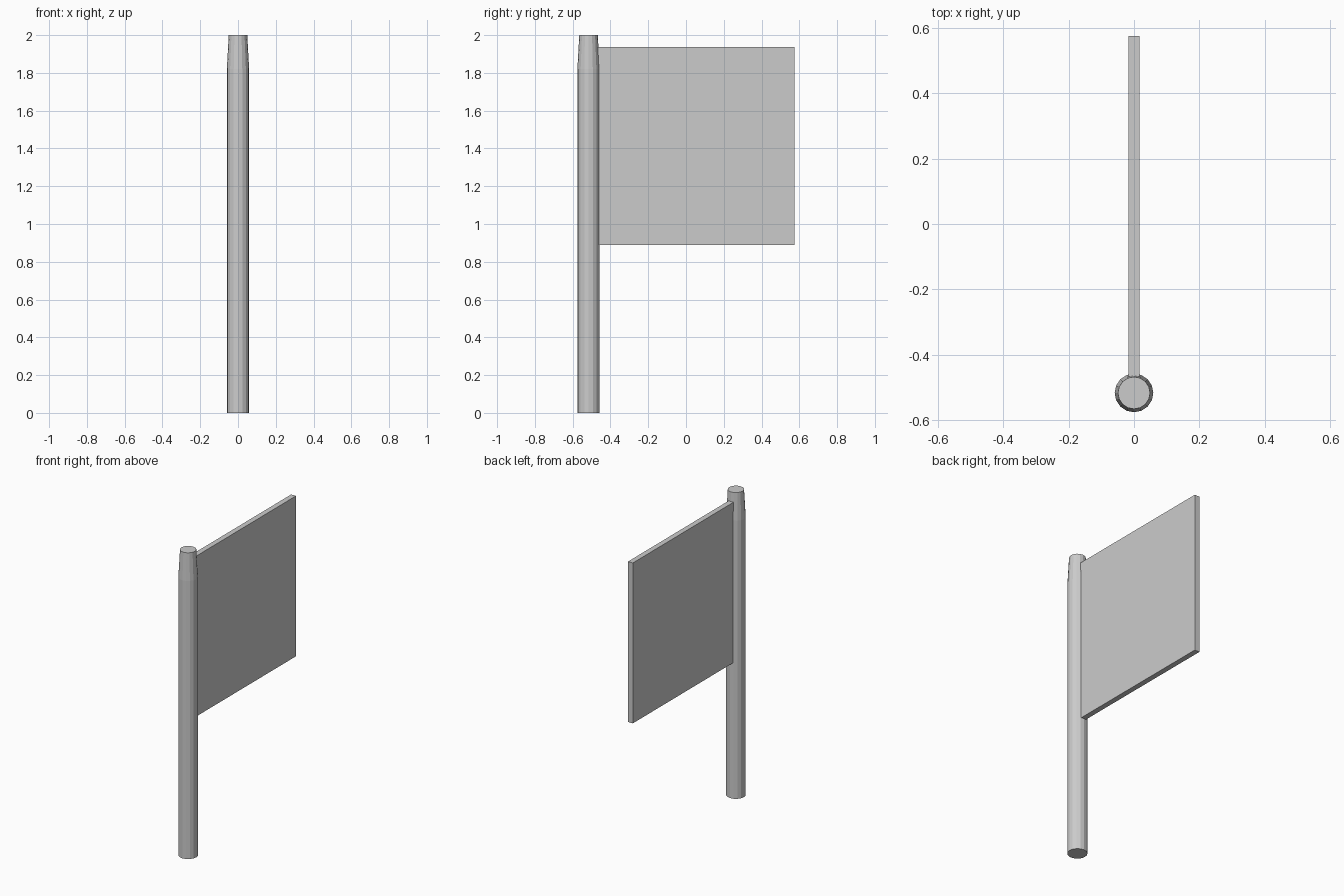
import bpy, bmesh
from math import cos, sin, tau

if "Cube" in bpy.data.objects:
    bpy.data.objects.remove(bpy.data.objects["Cube"])

SIDES = 16
POLE_Y = -0.516

# Round pole with a tapered tip, lofted from (radius, height) rings
bm = bmesh.new()
rings = [[bm.verts.new((r * cos(tau * i / SIDES), POLE_Y + r * sin(tau * i / SIDES), z))
          for i in range(SIDES)]
         for r, z in [(0.059, 0), (0.059, 1.82), (0.049, 2.0)]]
for low, high in zip(rings, rings[1:]):
    for i in range(SIDES):
        j = (i + 1) % SIDES
        bm.faces.new((low[i], low[j], high[j], high[i]))
bm.faces.new(rings[0][::-1])
bm.faces.new(rings[-1])
mesh = bpy.data.meshes.new("pole")
bm.to_mesh(mesh)
bm.free()
pole = bpy.data.objects.new("pole", mesh)
bpy.context.collection.objects.link(pole)

# Square flat flag panel, its inner edge set into the pole
y0, y1, z0, z1 = -0.475, 0.575, 0.888, 1.938
bpy.ops.mesh.primitive_cube_add(size=1, location=(0, (y0 + y1) / 2, (z0 + z1) / 2))
flag = bpy.context.object
flag.name = "flag_panel"
flag.scale = (0.035, y1 - y0, z1 - z0)
bpy.ops.object.transform_apply(location=False, rotation=False, scale=True)
